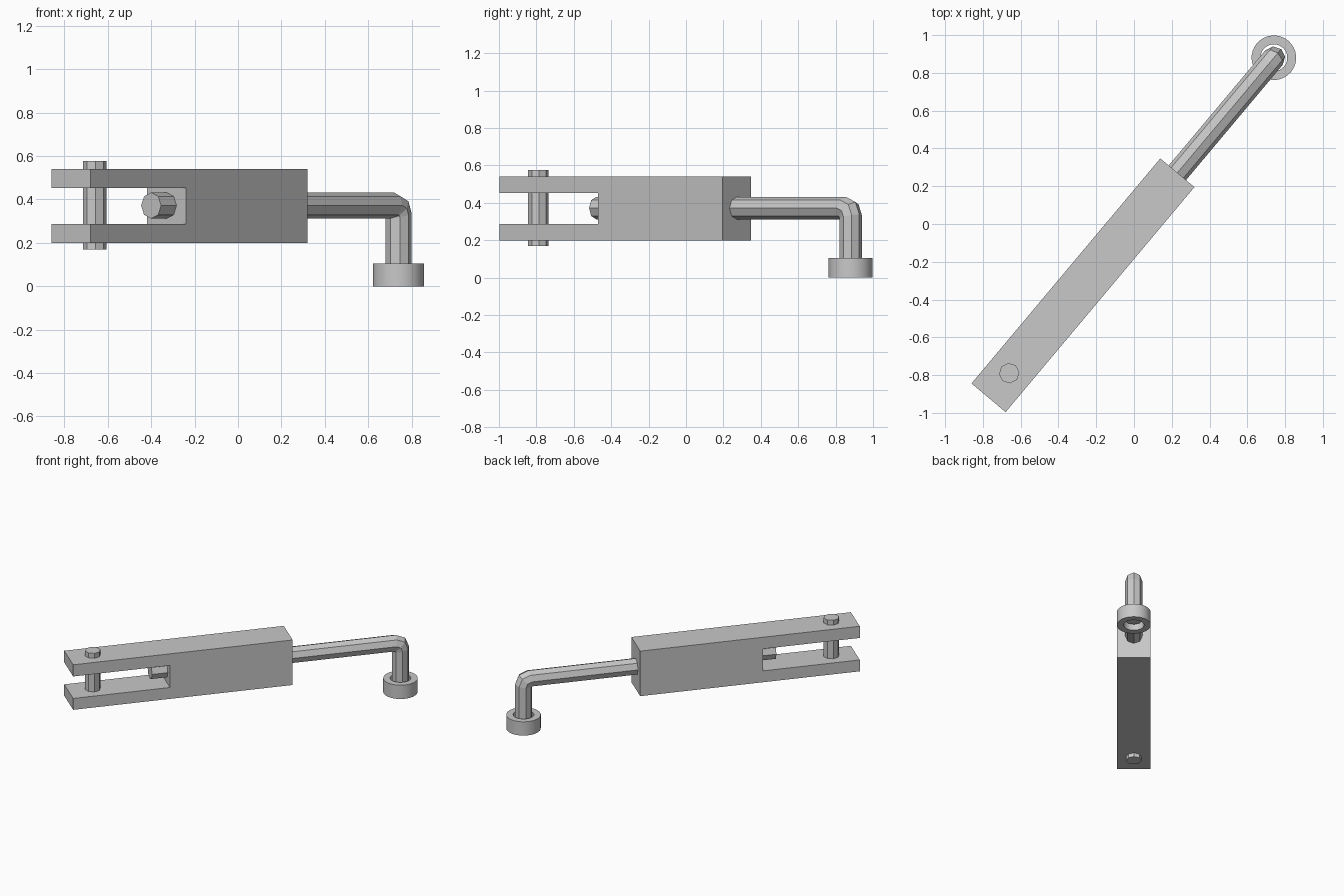
import bpy, bmesh
from math import cos, sin, pi, radians
from mathutils import Vector

cube = bpy.data.objects.get("Cube")
if cube:
    bpy.data.objects.remove(cube)

# Everything is laid out along one slanted axis starting at the fork end
ORIGIN = Vector((-0.77, -0.92, 0))
ANGLE = radians(50)
ALONG = Vector((cos(ANGLE), sin(ANGLE), 0))
SIDE = Vector((-sin(ANGLE), cos(ANGLE), 0))
UP = Vector((0, 0, 1))

grey = bpy.data.materials.new("plain_grey")
grey.use_nodes = True
grey.diffuse_color = (0.58, 0.58, 0.58, 1)
grey.node_tree.nodes["Principled BSDF"].inputs["Base Color"].default_value = grey.diffuse_color


def place(u, z, s=0):
    return ORIGIN + ALONG * u + SIDE * s + UP * z


def finish(name, bm, smooth=False):
    bmesh.ops.recalc_face_normals(bm, faces=bm.faces)
    mesh = bpy.data.meshes.new(name)
    bm.to_mesh(mesh)
    bm.free()
    mesh.materials.append(grey)
    obj = bpy.data.objects.new(name, mesh)
    bpy.context.collection.objects.link(obj)
    if smooth:
        bpy.ops.object.select_all(action="DESELECT")
        obj.select_set(True)
        bpy.context.view_layer.objects.active = obj
        bpy.ops.object.shade_smooth_by_angle(angle=radians(30))


def loft(bm, rings, closed=False):
    """Bridge consecutive rings; close into a loop or cap both ends."""
    rings = [[bm.verts.new(p) for p in ring] for ring in rings]
    pairs = list(zip(rings, rings[1:]))
    if closed:
        pairs.append((rings[-1], rings[0]))
    for a, b in pairs:
        for i in range(len(a)):
            j = (i + 1) % len(a)
            bm.faces.new((a[i], a[j], b[j], b[i]))
    if not closed:
        bm.faces.new(rings[0])
        bm.faces.new(rings[-1])


def tube(name, path, radius, sides=8):
    """Sweep a faceted section along (distance, height) points."""
    pts = [Vector(p) for p in path]
    rings = []
    for i, p in enumerate(pts):
        before = (p - pts[i - 1]).normalized() if i else (pts[1] - p).normalized()
        after = (pts[i + 1] - p).normalized() if i + 1 < len(pts) else before
        t = (before + after).normalized()
        normal = ALONG * -t.y + UP * t.x
        normal = normal / t.dot(before)
        angles = [2 * pi * k / sides for k in range(sides)]
        rings.append([place(p.x, p.y) + radius * (cos(a) * normal + sin(a) * SIDE)
                      for a in angles])
    bm = bmesh.new()
    loft(bm, rings)
    finish(name, bm)


# Forked body: a slotted side profile given thickness
profile = [(0, 0.2), (1.555, 0.2), (1.555, 0.54), (0, 0.54),
           (0, 0.452), (0.686, 0.452), (0.686, 0.286), (0, 0.286)]
bm = bmesh.new()
loft(bm, [[place(u, z, s) for u, z in profile] for s in (-0.118, 0.118)])
finish("forked_body", bm)

# Cross pin through the fork
tube("fork_pin", [(0.17, 0.17), (0.17, 0.577)], 0.054)

# Bent rod, from the stub in the slot to the foot
FOOT = 2.35
tube("bent_rod", [(0.575, 0.372), (FOOT - 0.045, 0.372), (FOOT - 0.013, 0.359),
                  (FOOT, 0.327), (FOOT, 0.04)], 0.06)

# Round foot collar with an open bore
bm = bmesh.new()
section = [(0.118, 0), (0.118, 0.104), (0.071, 0.104), (0.071, 0)]
turn = [2 * pi * k / 32 for k in range(32)]
loft(bm, [[place(FOOT + r * cos(a), z, r * sin(a)) for a in turn] for r, z in section],
     closed=True)
finish("foot_collar", bm, smooth=True)
